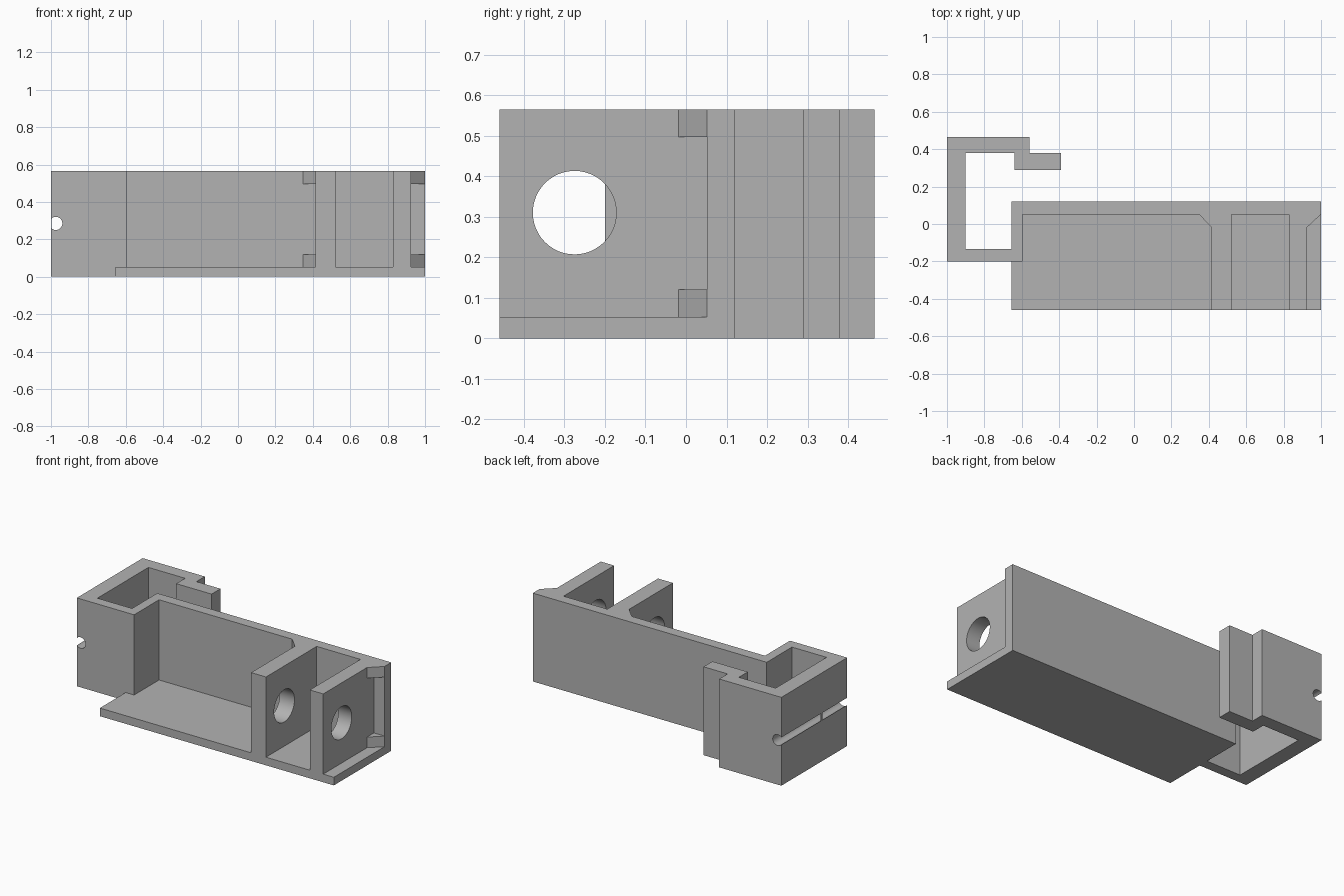
import bpy, bmesh, math
from mathutils import Matrix

if "Cube" in bpy.data.objects:
    bpy.data.objects.remove(bpy.data.objects["Cube"], do_unlink=True)

grey = bpy.data.materials.new("plain grey")
grey.use_nodes = True
grey.diffuse_color = (0.45, 0.45, 0.45, 1)
grey.node_tree.nodes["Principled BSDF"].inputs["Base Color"].default_value = grey.diffuse_color

TOP, FLOOR = 0.565, 0.052
FRONT, WALL_IN, WALL_OUT = -0.46, 0.052, 0.12


def add_object(name, bm):
    bmesh.ops.recalc_face_normals(bm, faces=bm.faces)
    mesh = bpy.data.meshes.new(name)
    bm.to_mesh(mesh)
    bm.free()
    mesh.materials.append(grey)
    obj = bpy.data.objects.new(name, mesh)
    bpy.context.collection.objects.link(obj)
    return obj


def prism(name, outline, z0, z1):
    """Extrude a plan outline from z0 up to z1."""
    bm = bmesh.new()
    face = bm.faces.new([bm.verts.new((x, y, z0)) for x, y in outline])
    up = bmesh.ops.extrude_face_region(bm, geom=[face], use_keep_orig=True)["geom"]
    verts = [v for v in up if isinstance(v, bmesh.types.BMVert)]
    bmesh.ops.translate(bm, verts=verts, vec=(0, 0, z1 - z0))
    return add_object(name, bm)


def block(name, x0, x1, y0, y1, z0, z1):
    return prism(name, [(x0, y0), (x1, y0), (x1, y1), (x0, y1)], z0, z1)


def drill(obj, centre, radius, axis):
    """Cut a round hole through obj along the given axis, then smooth the bore."""
    bm = bmesh.new()
    turn = Matrix.Rotation(math.pi / 2, 4, "Y" if axis == "X" else "X")
    bmesh.ops.create_cone(bm, cap_ends=True, segments=48, radius1=radius, radius2=radius,
                          depth=3, matrix=Matrix.Translation(centre) @ turn)
    cutter = add_object("hole_cutter", bm)
    cutter.hide_render = True
    mod = obj.modifiers.new("hole", "BOOLEAN")
    mod.operation, mod.solver, mod.object = "DIFFERENCE", "EXACT", cutter
    graph = bpy.context.evaluated_depsgraph_get()
    mesh = bpy.data.meshes.new_from_object(obj.evaluated_get(graph))
    obj.modifiers.clear()
    obj.data = mesh
    bpy.data.objects.remove(cutter, do_unlink=True)
    bpy.ops.object.select_all(action="DESELECT")
    obj.select_set(True)
    bpy.context.view_layer.objects.active = obj
    bpy.ops.object.shade_smooth_by_angle(angle=math.radians(30))


# Continuous wall: hooked lip, side box and long back wall
walls = prism("walls", [
    (-0.39, 0.29), (-0.39, 0.38), (-0.56, 0.38), (-0.56, 0.465),
    (-1, 0.465), (-1, -0.2), (-0.595, -0.2), (-0.595, WALL_IN),
    (1, WALL_IN), (1, WALL_OUT), (-0.655, WALL_OUT), (-0.655, -0.135),
    (-0.9, -0.135), (-0.9, 0.38), (-0.64, 0.38), (-0.64, 0.29)], 0, TOP)
# Pin bore that breaks through the outer face of the box as a slot
drill(walls, (-0.974, 0, 0.285), 0.035, "Y")
block("slot_bridge", -1, -0.997, 0.05, 0.065, 0.255, 0.315)

# Floor plate, notched around the box
prism("floor_plate", [
    (-0.655, FRONT), (1, FRONT), (1, WALL_IN),
    (-0.595, WALL_IN), (-0.595, -0.2), (-0.655, -0.2)], 0, FLOOR)

# Two upright dividers with shaft holes
for name, x0, x1 in (("inner_divider", 0.415, 0.52), ("outer_divider", 0.83, 0.925)):
    divider = block(name, x0, x1, FRONT, WALL_IN, FLOOR, TOP)
    drill(divider, (x0, -0.275, 0.31), 0.103, "X")

# Triangular corner gussets, at the top and bottom of each divider
for side, x, tip in (("inner", 0.415, 0.347), ("outer", 0.925, 1.0)):
    for level, z0, z1 in (("lower", FLOOR, 0.12), ("upper", 0.497, TOP)):
        prism(f"{side}_{level}_gusset",
              [(x, -0.018), (x, WALL_IN), (tip, WALL_IN)], z0, z1)
